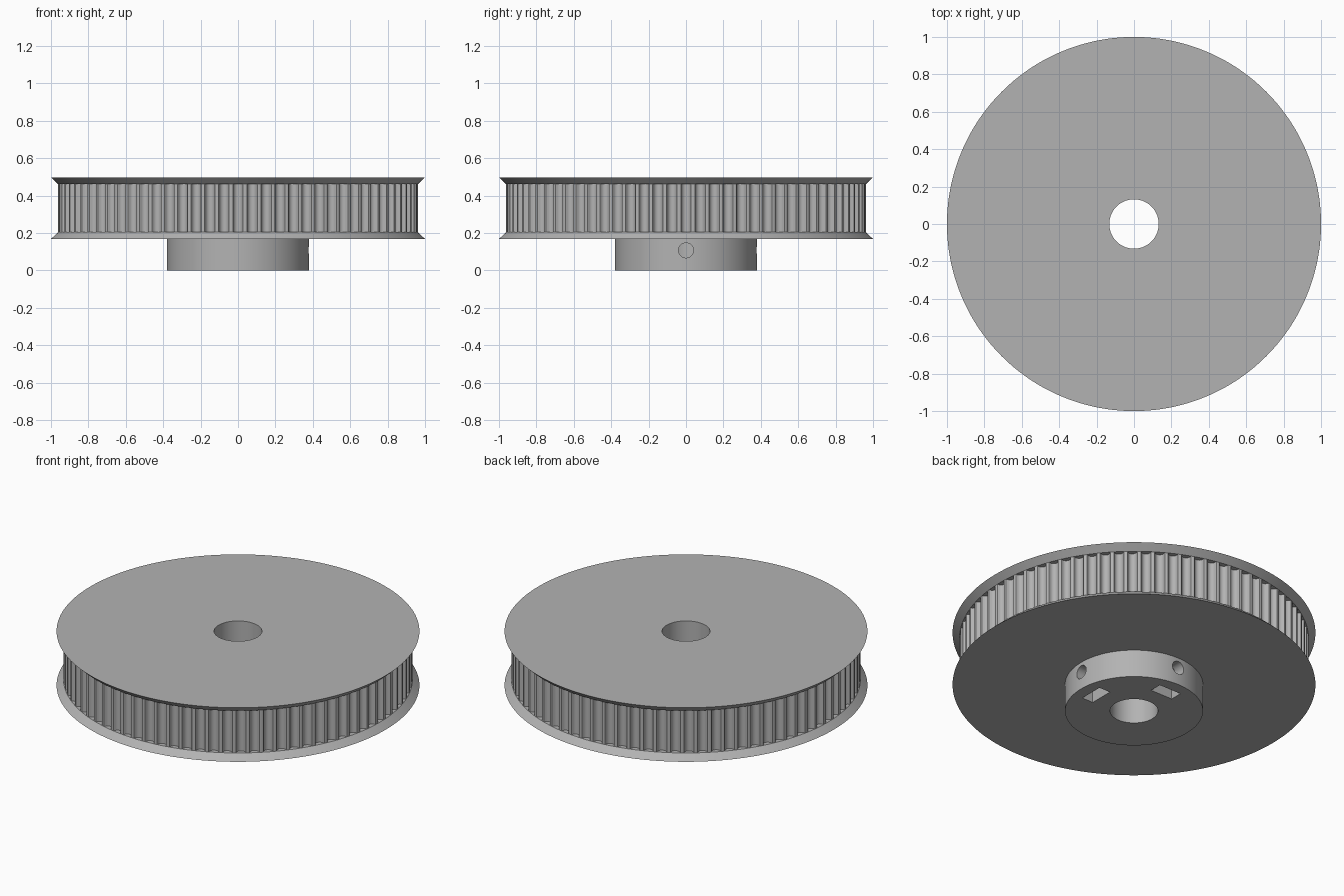
import bpy, bmesh
from math import sin, cos, pi, sqrt
from mathutils import Matrix, Vector

cube = bpy.data.objects.get("Cube")
if cube:
    bpy.data.objects.remove(cube, do_unlink=True)

TEETH = 80
BORE, HUB, RIM, TIP = 0.132, 0.38, 1.0, 0.962     # radii
HUB_TOP, BELT_LOW, BELT_HIGH, TOP = 0.168, 0.204, 0.461, 0.497
SCREW_Z, SCREW_R = 0.107, 0.04

grey = bpy.data.materials.new("plain grey")
grey.use_nodes = True
colour = (0.45, 0.45, 0.45, 1)
grey.diffuse_color = colour
grey.node_tree.nodes["Principled BSDF"].inputs["Base Color"].default_value = colour


def make_object(name, bm):
    bmesh.ops.recalc_face_normals(bm, faces=bm.faces)
    mesh = bpy.data.meshes.new(name)
    bm.to_mesh(mesh)
    bm.free()
    mesh.materials.append(grey)
    obj = bpy.data.objects.new(name, mesh)
    bpy.context.collection.objects.link(obj)
    return obj


# Half of one rounded belt groove: (sideways offset, depth)
half = [(0.0323, 0), (0.028, 0.0014), (0.0259, 0.005), (0.0237, 0.0131),
        (0.0195, 0.0206), (0.0107, 0.027)]
groove = [(-x, d) for x, d in half] + [(0, 0.0292)] + [(x, d) for x, d in reversed(half)]
teeth = [(2 * pi * i / TEETH + x / TIP, TIP - d) for i in range(TEETH) for x, d in groove]


def ring(bm, radius, z):
    """One loop of points; no radius means the toothed outline."""
    return [bm.verts.new((cos(a) * (radius or r), sin(a) * (radius or r), z)) for a, r in teeth]


# Hub, flanges and toothed band as one closed turned section
bm = bmesh.new()
section = [(BORE, 0), (HUB, 0), (HUB, HUB_TOP), (RIM, HUB_TOP), (TIP, BELT_LOW),
           (None, BELT_LOW), (None, BELT_HIGH), (TIP, BELT_HIGH), (RIM, TOP), (BORE, TOP)]
rings = [ring(bm, r, z) for r, z in section]
n = len(teeth)
for low, high in zip(rings, rings[1:] + rings[:1]):
    for i in range(n):
        j = (i + 1) % n
        bm.faces.new((low[i], low[j], high[j], high[i]))
bmesh.ops.remove_doubles(bm, verts=bm.verts, dist=0.00001)
pulley = make_object("toothed_pulley", bm)


def cut_prism(name, profile, inner, outer, angle):
    """Cut a (sideways, height) profile running outwards along one radius."""
    bm = bmesh.new()
    face = bm.faces.new([bm.verts.new((inner, s, z)) for s, z in profile])
    moved = bmesh.ops.extrude_face_region(bm, geom=[face], use_keep_orig=True)["geom"]
    bmesh.ops.translate(bm, vec=Vector((outer - inner, 0, 0)),
                        verts=[v for v in moved if isinstance(v, bmesh.types.BMVert)])
    bm.transform(Matrix.Rotation(angle, 4, "Z"))
    cutter = make_object(name, bm)
    cutter.hide_render = True
    mod = pulley.modifiers.new(name, "BOOLEAN")
    mod.operation, mod.solver, mod.object = "DIFFERENCE", "EXACT", cutter
    bpy.context.view_layer.objects.active = pulley
    bpy.ops.object.modifier_apply(modifier=name)
    bpy.data.objects.remove(cutter, do_unlink=True)


# Two set screw holes, each with a captive nut pocket open underneath
w = 0.074
h = w / sqrt(3)
pocket = [(-w, -0.05), (w, -0.05), (w, SCREW_Z + h), (0, SCREW_Z + 2 * h), (-w, SCREW_Z + h)]
hole = [(SCREW_R * cos(2 * pi * k / 32), SCREW_Z + SCREW_R * sin(2 * pi * k / 32))
        for k in range(32)]
for angle in (0, pi / 2):
    cut_prism("nut_pocket", pocket, 0.235, 0.31, angle)
    cut_prism("screw_hole", hole, 0.05, 0.5, angle)

# Smooth the turned surfaces, keep edges crisp
bpy.ops.object.select_all(action="DESELECT")
pulley.select_set(True)
bpy.context.view_layer.objects.active = pulley
bpy.ops.object.shade_smooth_by_angle(angle=pi / 6)
